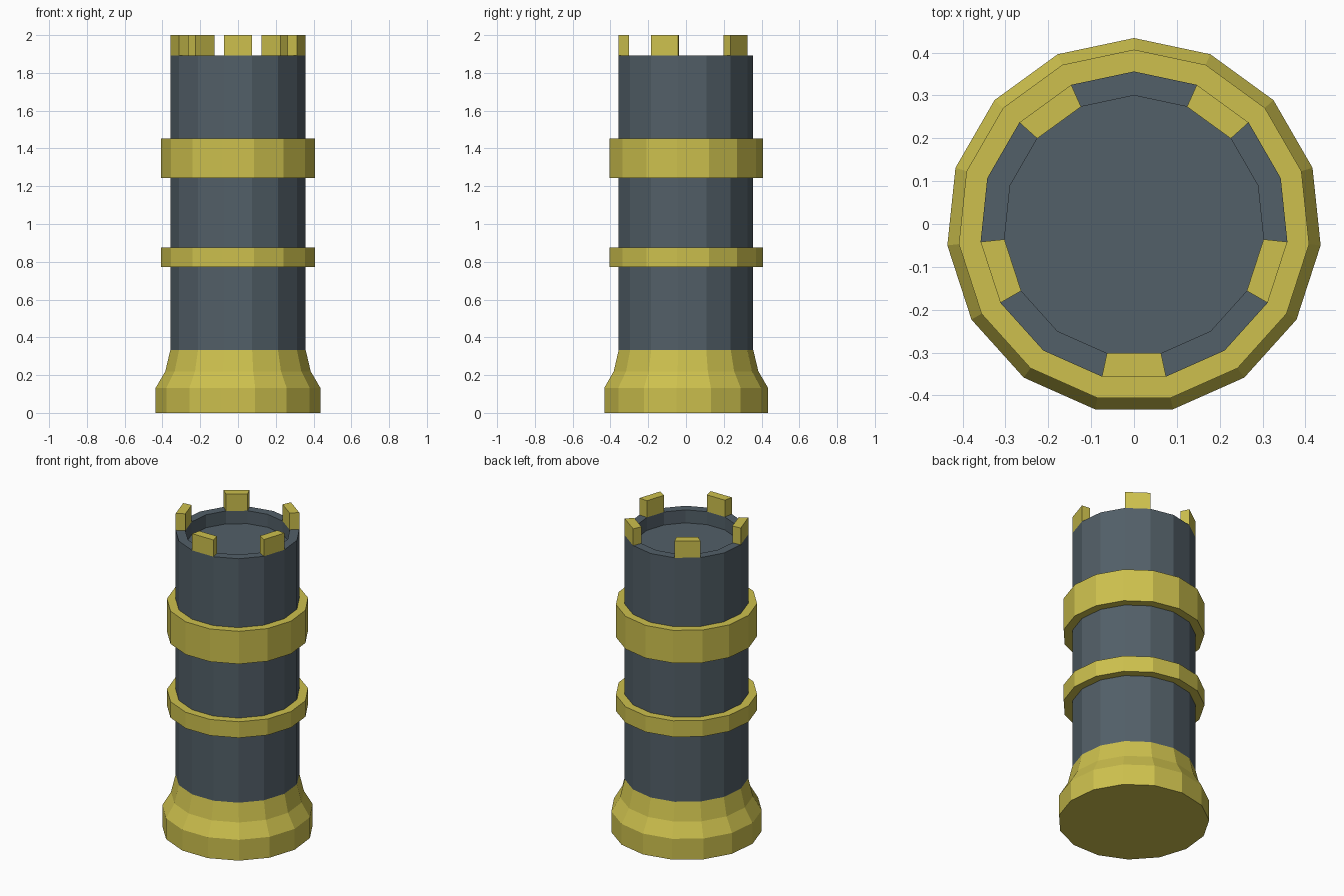
import bpy
import bmesh
from math import cos, sin, tau, pi

SIDES = 15
Y_SHIFT = -0.004  # centres the odd-sided outline on y

WALL_R, INNER_R, BAND_R, FOOT_R = 0.36, 0.304, 0.411, 0.438
WALL_BASE, WALL_TOP, FLOOR_Z, TOP = 0.334, 1.893, 1.81, 2.0

cube = bpy.data.objects.get("Cube")
if cube:
    bpy.data.objects.remove(cube, do_unlink=True)


def make_material(name, rgb):
    mat = bpy.data.materials.new(name)
    mat.use_nodes = True
    color = (*rgb, 1.0)
    mat.diffuse_color = color
    bsdf = next(n for n in mat.node_tree.nodes if n.type == 'BSDF_PRINCIPLED')
    bsdf.inputs["Base Color"].default_value = color
    return mat


def lathe(name, profile, mat, first=0, steps=SIDES, closed=False):
    """Sweep a (radius, z) profile around z in flat facets, one side per step."""
    full = steps == SIDES
    bm = bmesh.new()
    columns = []
    for k in range(steps if full else steps + 1):
        a = pi / 2 + (first + k) * tau / SIDES
        columns.append([bm.verts.new((r * cos(a), r * sin(a) + Y_SHIFT, z))
                        for r, z in profile])
    n = len(profile)
    for k in range(steps):
        c, d = columns[k], columns[(k + 1) % len(columns)]
        for i in range(n if closed else n - 1):
            j = (i + 1) % n
            bm.faces.new((c[i], d[i], d[j], c[j]))
    if not full:
        # End walls of a partial sweep
        bm.faces.new(columns[0])
        bm.faces.new(columns[-1])
    return finish(name, bm, mat)


def finish(name, bm, mat):
    bmesh.ops.recalc_face_normals(bm, faces=bm.faces)
    mesh = bpy.data.meshes.new(name)
    bm.to_mesh(mesh)
    bm.free()
    mesh.materials.append(mat)
    obj = bpy.data.objects.new(name, mesh)
    bpy.context.collection.objects.link(obj)
    return obj


def disc(name, radius, z, mat, up):
    """Flat polygon matching the sides of the tower."""
    bm = bmesh.new()
    angles = [pi / 2 + k * tau / SIDES for k in range(SIDES)]
    if not up:
        angles.reverse()
    bm.faces.new([bm.verts.new((radius * cos(a), radius * sin(a) + Y_SHIFT, z))
                  for a in angles])
    mesh = bpy.data.meshes.new(name)
    bm.to_mesh(mesh)
    bm.free()
    mesh.materials.append(mat)
    bpy.context.collection.objects.link(bpy.data.objects.new(name, mesh))


gold = make_material("gold", (0.61, 0.53, 0.075))
slate = make_material("slate", (0.085, 0.115, 0.138))

# Flared foot with its underside
lathe("foot", [(FOOT_R, 0), (FOOT_R, 0.133), (0.387, 0.22), (WALL_R, WALL_BASE),
               (INNER_R, WALL_BASE), (INNER_R, 0)], gold, closed=True)
disc("foot_underside", INNER_R, 0, gold, up=False)

# Tower wall with thick rim and sunken floor
lathe("wall", [(WALL_R, WALL_BASE), (WALL_R, WALL_TOP), (INNER_R, WALL_TOP),
               (INNER_R, FLOOR_Z), (INNER_R, WALL_BASE)], slate, closed=True)
disc("floor", INNER_R, FLOOR_Z, slate, up=True)

# Raised bands around the wall
for name, low, high in (("lower_band", 0.772, 0.875), ("upper_band", 1.244, 1.453)):
    lathe(name, [(WALL_R, low), (BAND_R, low), (BAND_R, high), (WALL_R, high)],
          gold, closed=True)

# Battlements on every third side, one facing the front
for i in range(5):
    lathe(f"battlement_{i + 1}", [(WALL_R, WALL_TOP), (WALL_R, TOP),
                                  (INNER_R, TOP), (INNER_R, WALL_TOP)],
          gold, first=1 + 3 * i, steps=1, closed=True)
